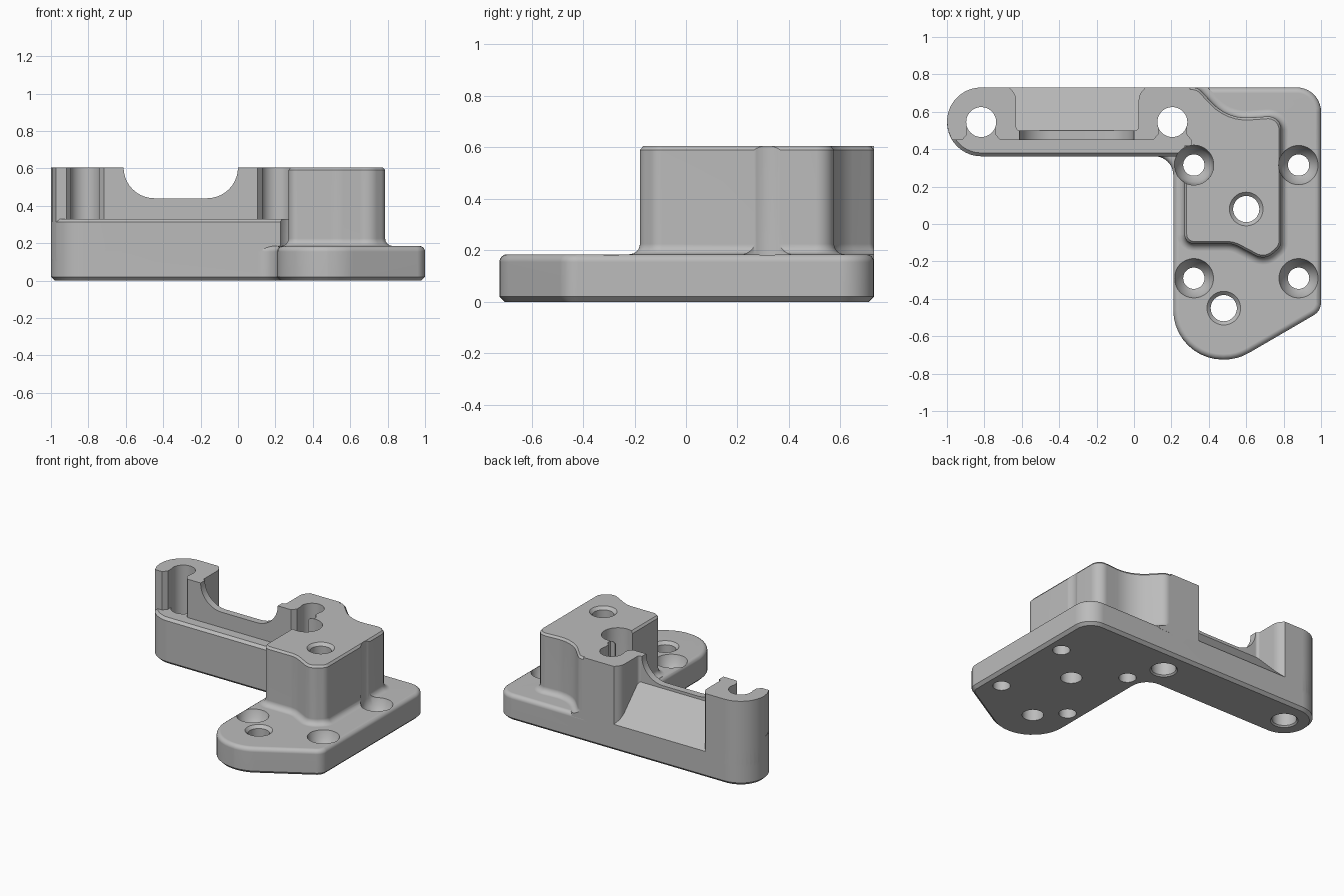
import bpy, bmesh
from math import sin, cos, pi, tan, radians, ceil
from mathutils import Vector

if "Cube" in bpy.data.objects:
    bpy.data.objects.remove(bpy.data.objects["Cube"], do_unlink=True)

TOP, PLATE, STEP = 0.605, 0.185, 0.33

grey = bpy.data.materials.new("machined grey")
grey.use_nodes = True
colour = (0.5, 0.5, 0.5, 1)
grey.diffuse_color = colour
grey.node_tree.nodes["Principled BSDF"].inputs["Base Color"].default_value = colour


def rounded(corners):
    """Counter-clockwise outline from (x, y, fillet radius) corners."""
    out = []
    for i, (x, y, r) in enumerate(corners):
        p = Vector((x, y))
        if r == 0:
            out.append(p)
            continue
        a = (Vector(corners[i - 1][:2]) - p).normalized()
        b = (Vector(corners[(i + 1) % len(corners)][:2]) - p).normalized()
        half = a.angle(b) / 2
        centre = p + (a + b).normalized() * (r / sin(half))
        start = p + a * (r / tan(half)) - centre
        turn = (pi - 2 * half) * (1 if a.cross(b) < 0 else -1)
        steps = max(2, ceil(abs(turn) / radians(9)))
        for k in range(steps + 1):
            t = turn * k / steps
            out.append(centre + Vector((start.x * cos(t) - start.y * sin(t),
                                        start.x * sin(t) + start.y * cos(t))))
    return out


def inset(outline, d):
    """Offset an outline inwards by d."""
    out = []
    for i, p in enumerate(outline):
        e = (p - outline[i - 1]).normalized()
        f = (outline[(i + 1) % len(outline)] - p).normalized()
        n, m = Vector((e.y, -e.x)), Vector((f.y, -f.x))
        out.append(p - (n + m) * (d / (1 + n.dot(m))))
    return out


def loft(name, outlines, heights, place=lambda v: v):
    """Solid through stacked outlines."""
    bm = bmesh.new()
    rings = [[bm.verts.new(place(Vector((p.x, p.y, z)))) for p in o]
             for o, z in zip(outlines, heights)]
    n = len(rings[0])
    for low, high in zip(rings, rings[1:]):
        for i in range(n):
            j = (i + 1) % n
            bm.faces.new((low[i], low[j], high[j], high[i]))
    bm.faces.new(rings[0][::-1])
    bm.faces.new(rings[-1])
    bmesh.ops.recalc_face_normals(bm, faces=bm.faces)
    mesh = bpy.data.meshes.new(name)
    bm.to_mesh(mesh)
    bm.free()
    mesh.materials.append(grey)
    obj = bpy.data.objects.new(name, mesh)
    bpy.context.collection.objects.link(obj)
    return obj


def solid(name, corners, layers, place=lambda v: v):
    """Solid from corners and (inset, height) layers."""
    o = rounded(corners)
    return loft(name, [inset(o, d) for d, z in layers], [z for d, z in layers], place)


def turned(name, x, y, profile):
    """Round solid from a (radius, height) profile."""
    ring = [Vector((cos(k * pi / 24), sin(k * pi / 24))) for k in range(48)]
    return loft(name, [[p * r + Vector((x, y)) for p in ring] for r, z in profile],
                [z for r, z in profile])


def combine(target, other, operation):
    bpy.context.view_layer.objects.active = target
    mod = target.modifiers.new(operation, 'BOOLEAN')
    mod.operation, mod.solver, mod.object = operation, 'EXACT', other
    bpy.ops.object.modifier_apply(modifier=mod.name)
    bpy.data.objects.remove(other, do_unlink=True)


# L-shaped base plate with chamfered bottom and filleted top edge
edge = [(0.03 * (1 - cos(k * pi / 8)), PLATE - 0.03 + 0.03 * sin(k * pi / 8)) for k in range(5)]
bracket = solid("bracket", [
    (0.21, -0.725, 0.265), (0.553, -0.725, 0.265), (1, -0.465, 0.08), (1, 0.73, 0.13),
    (-1, 0.73, 0.183), (-1, 0.362, 0.183), (0.21, 0.362, 0.1)],
    [(0.02, 0), (0, 0.02)] + edge)

# Arm body, its taller rear wall, and the main block with a flared foot
arm = solid("arm", [(-1, 0.73, 0.183), (-1, 0.362, 0.183), (0.3, 0.362, 0), (0.3, 0.73, 0)],
            [(0, 0.1), (0, STEP - 0.018), (0.018, STEP)])
wall = solid("arm_wall", [(-1, 0.73, 0.183), (-1, 0.545, 0), (-0.994, 0.5, 0), (-0.973, 0.45, 0),
                          (0.3, 0.45, 0), (0.3, 0.73, 0)], [(0, 0.12), (0, TOP)])
foot = [(-0.04 * (1 - sin(k * pi / 8)), PLATE + 0.04 * (1 - cos(k * pi / 8))) for k in range(5)]
block = solid("block", [
    (0.27, -0.105, 0.05), (0.53, -0.105, 0.15), (0.7, -0.195, 0.08), (0.787, -0.12, 0.06),
    (0.787, 0.58, 0.07), (0.5, 0.56, 0.25), (0.34, 0.73, 0.06), (0.27, 0.73, 0)],
    [(-0.04, 0.16)] + foot + [(0, TOP - 0.015), (0.012, TOP)])
for part in (arm, wall, block):
    combine(bracket, part, 'UNION')

# Trim the flared foot flush with the back
trim = solid("trim", [(-2, 0.73, 0), (2, 0.73, 0), (2, 1, 0), (-2, 1, 0)], [(0, -1), (0, 1)])
combine(bracket, trim, 'DIFFERENCE')

# Sloped rear pocket and the U-shaped dip in the thin wall in front of it
pocket = solid("pocket", [
    (-0.63, 0.5, 0.02), (0.025, 0.5, 0.02), (0.025, 0.69, 0.08), (0.07, 0.74, 0),
    (0.07, 0.8, 0), (-0.675, 0.8, 0), (-0.675, 0.74, 0), (-0.63, 0.69, 0.08)],
    [(0, 0), (0, 0.8)], lambda v: Vector((v.x, v.y, v.z if v.z else 0.92 - v.y)))
dip = solid("dip", [(-0.612, 0.44, 0.165), (0, 0.44, 0.165), (0, 0.8, 0), (-0.612, 0.8, 0)],
            [(0, 0.4), (0, 0.55)], lambda v: Vector((v.x, v.z, v.y)))
for cutter in (pocket, dip):
    combine(bracket, cutter, 'DIFFERENCE')

# Arm bores, each open to the front above the step
for x in (-0.817, 0.205):
    mouth = solid("bore_mouth", [
        (x - 0.1, 0.42, 0), (x + 0.1, 0.42, 0), (x + 0.1, 0.45, 0), (x + 0.075, 0.48, 0),
        (x + 0.075, 0.55, 0), (x - 0.075, 0.55, 0), (x - 0.075, 0.48, 0), (x - 0.1, 0.45, 0)],
        [(0, STEP), (0, 0.8)])
    bore = turned("bore", x, 0.545, [(0.1, -0.01), (0.08, 0.01), (0.08, 0.8)])
    for cutter in (mouth, bore):
        combine(bracket, cutter, 'DIFFERENCE')

# Countersunk screw holes with head clearance above
for x in (0.32, 0.88):
    for y in (0.315, -0.29):
        combine(bracket, turned("screw_hole", x, y, [
            (0.057, -0.1), (0.057, 0.1), (0.09, 0.135), (0.105, PLATE), (0.107, 0.8)]), 'DIFFERENCE')

# Plain holes with chamfered rims, through the plate and through the block
for x, y, z in ((0.48, -0.45, PLATE), (0.6, 0.08, TOP)):
    combine(bracket, turned("plain_hole", x, y, [
        (0.07, -0.1), (0.07, z - 0.02), (0.09, z), (0.09, z + 0.1)]), 'DIFFERENCE')

# Smooth curved faces, keep machined edges crisp
bpy.ops.object.select_all(action='DESELECT')
bracket.select_set(True)
bpy.context.view_layer.objects.active = bracket
bpy.ops.object.shade_smooth_by_angle(angle=radians(28))
normals = bracket.modifiers.new("even normals", 'WEIGHTED_NORMAL')
normals.keep_sharp = True
